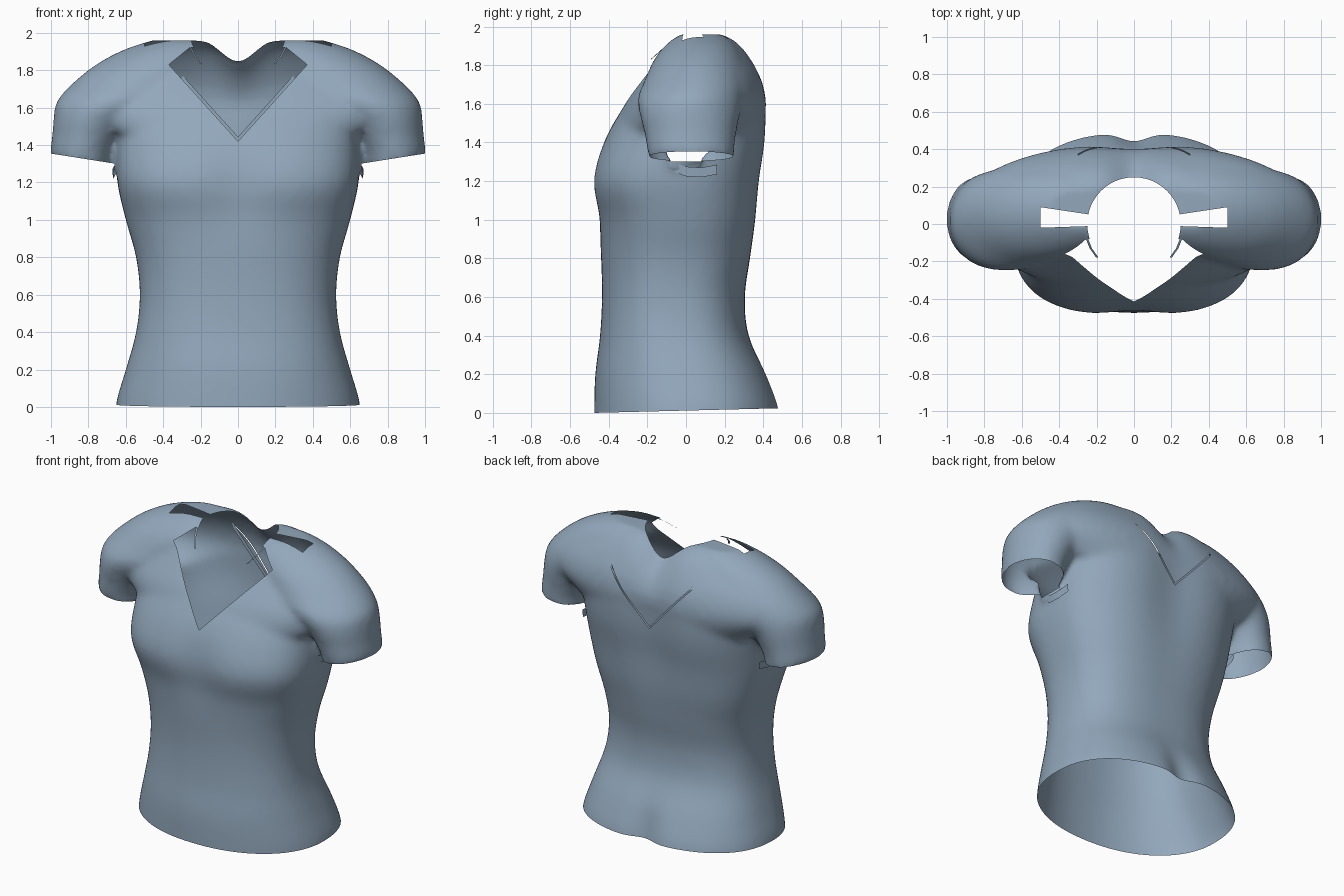
import bpy, bmesh, math
from mathutils import Vector
from mathutils.bvhtree import BVHTree

cube = bpy.data.objects.get("Cube")
if cube:
    bpy.data.objects.remove(cube)

fabric = bpy.data.materials.new("steel_blue_fabric")
colour = (0.29, 0.39, 0.50, 1)
fabric.diffuse_color = colour
fabric.use_nodes = True
fabric.node_tree.nodes["Principled BSDF"].inputs["Base Color"].default_value = colour


def add_object(name, bm):
    bmesh.ops.recalc_face_normals(bm, faces=bm.faces)
    mesh = bpy.data.meshes.new(name)
    bm.to_mesh(mesh)
    bm.free()
    mesh.materials.append(fabric)
    ob = bpy.data.objects.new(name, mesh)
    bpy.context.collection.objects.link(ob)
    return ob


def evaluated_mesh(ob):
    bpy.context.view_layer.update()
    graph = bpy.context.evaluated_depsgraph_get()
    return bpy.data.meshes.new_from_object(ob.evaluated_get(graph))


def smooth_rows(rows, steps=4):
    # Catmull-Rom interpolation between profile rows
    out = []
    for i in range(len(rows) - 1):
        p = [rows[max(0, min(len(rows) - 1, i + k))] for k in (-1, 0, 1, 2)]
        for s in range(steps):
            t = s / steps
            out.append([b + t / 2 * (c - a + t * (2 * a - 5 * b + 4 * c - d + t * (3 * (b - c) + d - a)))
                        for a, b, c, d in zip(*p)])
    return out + [rows[-1]]


def loft(bm, rows, side=1, centre=lambda z: 0, tilt=0, power=2.2, count=64):
    # rows: height, half width, front y, back y, then optional front and back squareness
    rings = []
    for z, cx, w, front, back, *square in smooth_rows(rows):
        ring = []
        for i in range(count):
            a = math.tau * i / count
            c, s = math.cos(a), math.sin(a)
            n = square[s > 0] if square else power
            x = math.copysign(abs(c) ** (2 / n), c) * w
            y = math.copysign(abs(s) ** (2 / n), s) * (back - front) / 2
            ring.append(bm.verts.new((side * (cx + x), y + (front + back) / 2,
                                      z + tilt * max(0, 1.45 - z) * x)))
        rings.append(ring)
    for lo, hi in zip(rings, rings[1:]):
        for i in range(count):
            j = (i + 1) % count
            bm.faces.new((lo[i], lo[j], hi[j], hi[i]))
    bm.faces.new(rings[0])
    bm.faces.new(rings[-1])


# Body: torso, shoulder yoke and two sleeves, fused into one smooth solid
torso = [(-0.1, 0, 0.66, -0.475, 0.50, 2.15, 2.4), (0.03, 0, 0.65, -0.475, 0.487, 2.15, 2.4),
         (0.2, 0, 0.60, -0.47, 0.42, 2.2, 2.5), (0.4, 0, 0.545, -0.445, 0.325, 2.3, 2.6),
         (0.6, 0, 0.525, -0.435, 0.305, 2.35, 2.6), (0.8, 0, 0.545, -0.44, 0.335, 2.4, 2.6),
         (1.0, 0, 0.60, -0.455, 0.37, 2.5, 2.6), (1.2, 0, 0.645, -0.489, 0.395, 2.8, 2.6),
         (1.4, 0, 0.652, -0.432, 0.425, 2.7, 2.7), (1.6, 0, 0.66, -0.315, 0.425, 2.5, 2.7),
         (1.75, 0, 0.64, -0.215, 0.39, 2.5, 2.5), (1.85, 0, 0.56, -0.15, 0.335, 2.5, 2.5),
         (1.92, 0, 0.48, -0.10, 0.275, 2.5, 2.5), (1.96, 0, 0.36, -0.04, 0.21, 2.5, 2.5)]
yoke = [(1.47, 0, 0.75, -0.385, 0.42), (1.6, 0, 0.91, -0.32, 0.43), (1.72, 0, 0.86, -0.24, 0.405),
        (1.83, 0, 0.73, -0.165, 0.345), (1.91, 0, 0.57, -0.105, 0.28), (1.96, 0, 0.41, -0.04, 0.2)]
sleeve = [(1.305, 0.835, 0.167, -0.19, 0.25), (1.36, 0.833, 0.169, -0.20, 0.25),
          (1.45, 0.80, 0.193, -0.215, 0.26), (1.55, 0.75, 0.235, -0.24, 0.28),
          (1.63, 0.66, 0.31, -0.25, 0.30), (1.72, 0.55, 0.345, -0.215, 0.31),
          (1.83, 0.42, 0.34, -0.165, 0.29), (1.91, 0.33, 0.28, -0.1, 0.25),
          (1.96, 0.3, 0.16, -0.03, 0.19)]
bm = bmesh.new()
loft(bm, torso)
loft(bm, yoke)
for side in (1, -1):
    loft(bm, sleeve, side, tilt=1.08, power=2)
shirt = add_object("shirt", bm)
fuse = shirt.modifiers.new("fuse", "REMESH")
fuse.mode = "VOXEL"
fuse.voxel_size = 0.02
relax = shirt.modifiers.new("relax", "SMOOTH")
relax.factor = 0.5
relax.iterations = 10
shirt.data = evaluated_mesh(shirt)
shirt.modifiers.clear()


def bump(value, centre, width):
    return math.exp(-((value - centre) / width) ** 2)


# Sculpt the nape valley, the cleft above the rear hem, the spine and the chest
for v in shirt.data.vertices:
    x, y, z = v.co
    lift = max(0, min(1, (z - 1.55) / 0.35))
    v.co.z -= 0.085 * lift * bump(x, 0, 0.115)
    if y > 0:
        v.co.y -= 0.045 * bump(x, 0, 0.1) * bump(z, 0, 0.2) + 0.035 * bump(x, 0, 0.2) * bump(z, 1.4, 0.4)
    else:
        v.co.y += 0.025 * bump(x, 0, 0.17) * bump(z, 1.2, 0.2)

bm = bmesh.new()
bm.from_mesh(shirt.data)
skin = BVHTree.FromBMesh(bm)
bm.free()


def prism(axis, outline, lo, hi):
    # Extrude a 2D outline along x, y or z
    bm = bmesh.new()
    ends = []
    for d in (lo, hi):
        ends.append([])
        for p in outline:
            co = list(p)
            co.insert(axis, d)
            ends[-1].append(bm.verts.new(co))
    n = len(outline)
    for i in range(n):
        j = (i + 1) % n
        bm.faces.new((ends[0][i], ends[0][j], ends[1][j], ends[1][i]))
    bm.faces.new(ends[0])
    bm.faces.new(ends[1])
    ob = add_object("opening_cutter", bm)
    ob.hide_render = True
    return ob


# Openings: hem, neck, front V, then cuffs, shoulder slots and back slits
neck = [(0.25 * math.cos(math.tau * i / 48), 0.25 * math.sin(math.tau * i / 48)) for i in range(48)]
cutters = [prism(0, [(-1, -0.5), (1, -0.5), (1, 0.037), (-1, -0.013)], -2, 2),
           prism(2, neck, 1.65, 2.3),
           prism(1, [(0, 1.42), (0.37, 1.83), (0, 2.13), (-0.37, 1.83)], -0.9, -0.08)]
for s in (1, -1):
    cutters.append(prism(1, [(s * 0.66, 1.1), (s * 1.2, 1.1), (s * 1.2, 1.386), (s * 0.66, 1.301)], -0.6, 0.6))
    cutters.append(prism(2, [(s * 0.2, -0.01), (s * 0.5, -0.02), (s * 0.5, 0.09), (s * 0.2, 0.045)], 1.75, 2.3))
    cutters.append(prism(1, [(0, 1.42), (s * 0.3, 1.752), (s * 0.3, 1.764), (0, 1.432)], 0.2, 0.8))
for cutter in cutters:
    cut = shirt.modifiers.new("cut", "BOOLEAN")
    cut.operation = "DIFFERENCE"
    cut.solver = "EXACT"
    cut.object = cutter
shirt.data = evaluated_mesh(shirt)
shirt.modifiers.clear()
for cutter in cutters:
    bpy.data.objects.remove(cutter)

# Keep only the outer cloth, dropping the walls left by the cuts
bm = bmesh.new()
bm.from_mesh(shirt.data)
walls = []
for f in bm.faces:
    near, normal, _, dist = skin.find_nearest(f.calc_center_median())
    if dist > 0.012 or abs(f.normal.dot(normal)) < 0.6:
        walls.append(f)
bmesh.ops.delete(bm, geom=walls, context="FACES")
for f in bm.faces:
    f.smooth = True
    f.material_index = 0
bm.to_mesh(shirt.data)
bm.free()
shirt.data.materials.clear()
shirt.data.materials.append(fabric)


def ribbon(name, path, drop):
    bm = bmesh.new()
    rows = [[bm.verts.new(Vector(p) + d) for d in (Vector(), Vector(drop))] for p in path]
    for a, b in zip(rows, rows[1:]):
        bm.faces.new((a[0], b[0], b[1], a[1])).smooth = True
    add_object(name, bm)


# Backing behind the rear slits
ribbon("back_slit_lining", [(-0.3, 0.365, 1.74), (0, 0.365, 1.408), (0.3, 0.365, 1.74)], (0, 0, 0.036))

# Loose collar tips and underarm trim
for s, label in ((1, "left"), (-1, "right")):
    ribbon(label + "_collar_tip", [(s * 0.255, -0.03, 1.935), (s * 0.245, -0.08, 1.915),
                                   (s * 0.225, -0.13, 1.875), (s * 0.19, -0.18, 1.83)], (s * 0.012, 0, 0.004))
    ribbon(label + "_underarm_trim", [(s * 0.65, -0.07, 1.25), (s * 0.665, 0, 1.225),
                                      (s * 0.668, 0.08, 1.22), (s * 0.66, 0.16, 1.235)], (s * 0.004, 0, 0.05))
